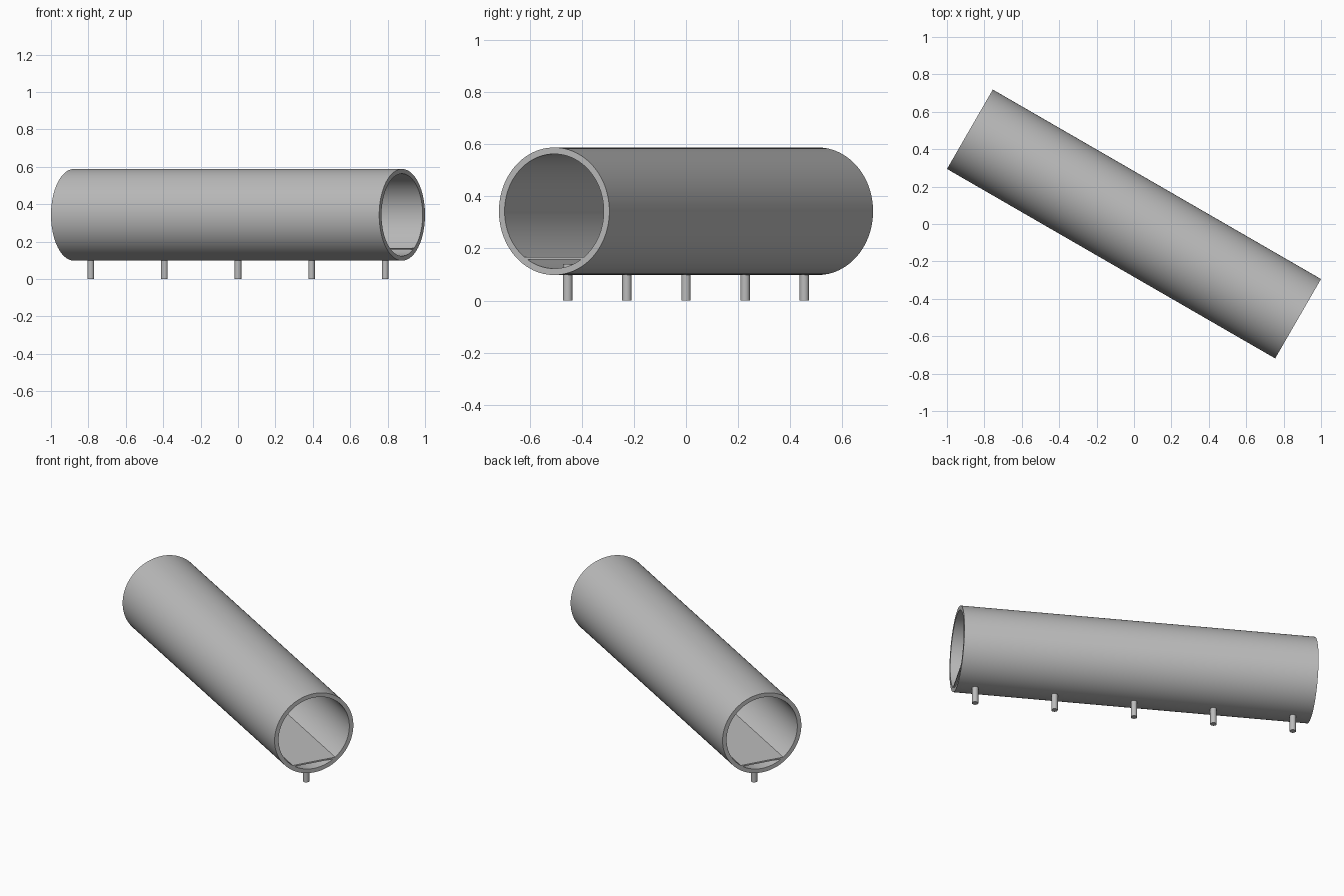
import bpy, bmesh, math
from mathutils import Matrix, Vector

cube = bpy.data.objects.get("Cube")
if cube:
    bpy.data.objects.remove(cube, do_unlink=True)

LENGTH, OUTER, INNER, AXIS_Z = 2.026, 0.245, 0.22, 0.343
TURN = Matrix.Rotation(math.radians(-30), 4, 'Z')

grey = bpy.data.materials.new("plain grey")
grey.use_nodes = True
colour = (0.5, 0.5, 0.5, 1)
grey.diffuse_color = colour
grey.node_tree.nodes["Principled BSDF"].inputs["Base Color"].default_value = colour


def finish(name, bm, smooth=True):
    """Turn a bmesh laid out along x into a diagonal object."""
    bmesh.ops.recalc_face_normals(bm, faces=bm.faces)
    bm.transform(TURN)
    mesh = bpy.data.meshes.new(name)
    bm.to_mesh(mesh)
    bm.free()
    mesh.materials.append(grey)
    obj = bpy.data.objects.new(name, mesh)
    bpy.context.collection.objects.link(obj)
    if smooth:
        bpy.ops.object.select_all(action='DESELECT')
        obj.select_set(True)
        bpy.context.view_layer.objects.active = obj
        bpy.ops.object.shade_smooth_by_angle(angle=math.radians(30))
    return obj


# Open tube: wall section spun around the long axis
bm = bmesh.new()
half = LENGTH / 2
section = [(-half, OUTER), (half, OUTER), (half, INNER), (-half, INNER)]
verts = [bm.verts.new((x, 0, AXIS_Z + r)) for x, r in section]
edges = [bm.edges.new((verts[i], verts[(i + 1) % 4])) for i in range(4)]
bmesh.ops.spin(bm, geom=verts + edges, cent=(0, 0, AXIS_Z), axis=(1, 0, 0),
               angle=math.tau, steps=96, use_merge=True)
bmesh.ops.remove_doubles(bm, verts=bm.verts, dist=0.0001)
finish("tube", bm)

# Flat floor plate resting inside the tube
bm = bmesh.new()
top, thickness = 0.167, 0.009
width = 2 * math.sqrt(INNER ** 2 - (AXIS_Z - top) ** 2)
bmesh.ops.create_cube(bm, size=1, matrix=Matrix.Translation((0, 0, top - thickness / 2))
                      @ Matrix.Diagonal((LENGTH, width, thickness, 1)))
finish("floor", bm, smooth=False)

# Row of short posts that pass through the tube wall
POST_HEIGHT, POST_RADIUS, SPACING = 0.14, 0.018, 0.4545
for i in range(5):
    bm = bmesh.new()
    place = Matrix.Translation(Vector(((i - 2) * SPACING, 0, POST_HEIGHT / 2)))
    bmesh.ops.create_cone(bm, cap_ends=True, segments=32, radius1=POST_RADIUS,
                          radius2=POST_RADIUS, depth=POST_HEIGHT, matrix=place)
    finish(f"post_{i + 1}", bm)
